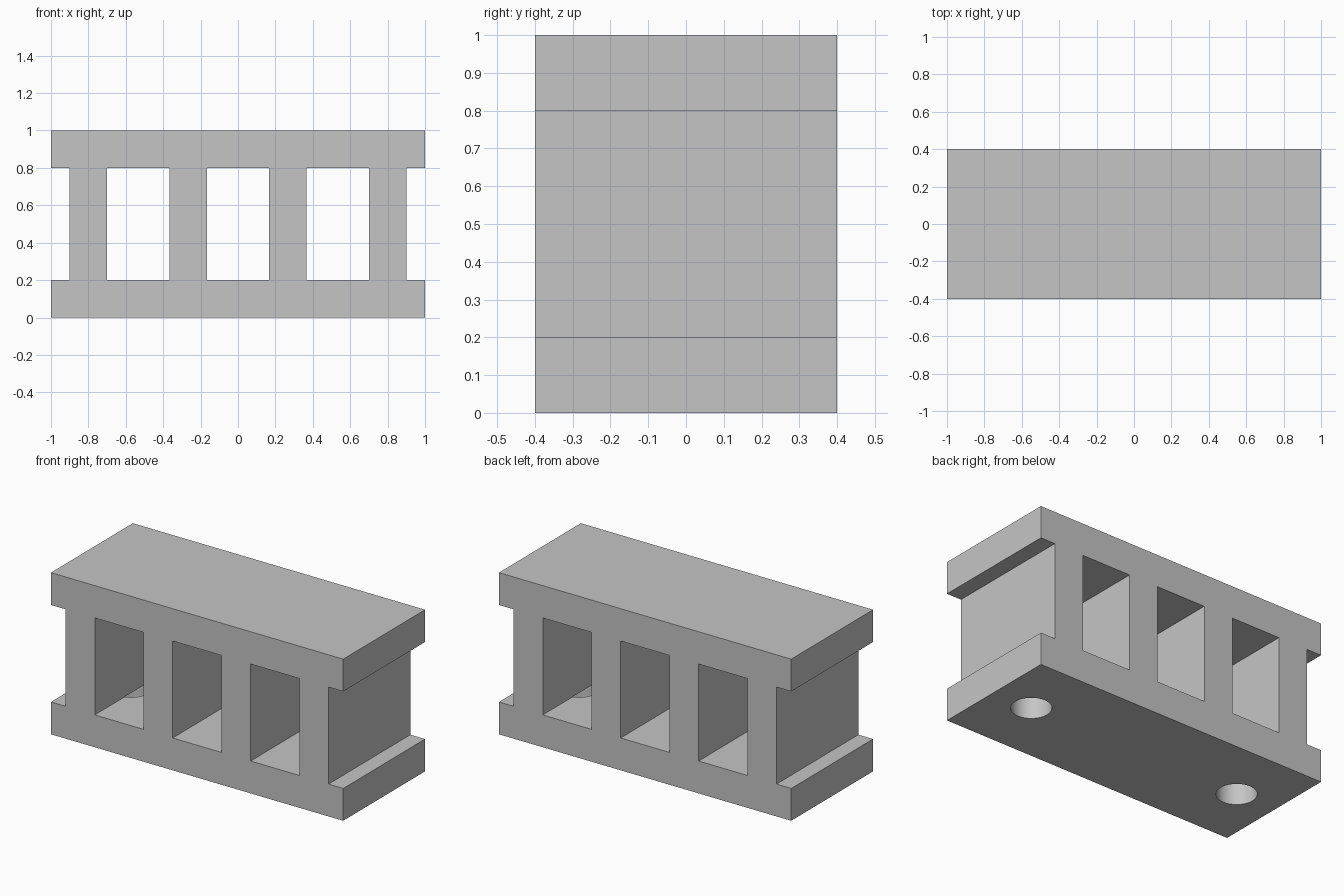
import bpy

cube = bpy.data.objects.get("Cube")
if cube:
    bpy.data.objects.remove(cube, do_unlink=True)

LENGTH, DEPTH, HEIGHT = 2.0, 0.8, 1.0
SLAB = 0.2            # thickness of the top and bottom slabs
WALL = 0.2            # thickness of each upright wall
PITCH = 1.6 / 3       # spacing of the four walls
HOLE_X, HOLE_R = 0.733, 0.113

grey = bpy.data.materials.new("light grey")
grey.use_nodes = True
colour = (0.56, 0.56, 0.56, 1)
grey.diffuse_color = colour
grey.node_tree.nodes["Principled BSDF"].inputs["Base Color"].default_value = colour


def box(name, x0, x1, y, z0, z1):
    """Box centred on y = 0 with half depth y."""
    bpy.ops.mesh.primitive_cube_add(size=1, location=((x0 + x1) / 2, 0, (z0 + z1) / 2))
    ob = bpy.context.object
    ob.name = name
    ob.scale = (x1 - x0, 2 * y, z1 - z0)
    bpy.ops.object.transform_apply(location=True, rotation=False, scale=True)
    ob.data.materials.append(grey)
    return ob


def cut(target, cutter):
    """Subtract the cutter from the target and discard the cutter."""
    mod = target.modifiers.new("cut", "BOOLEAN")
    mod.operation = "DIFFERENCE"
    mod.solver = "EXACT"
    mod.object = cutter
    cutter.hide_render = True
    bpy.context.view_layer.objects.active = target
    bpy.ops.object.modifier_apply(modifier=mod.name)
    bpy.data.objects.remove(cutter, do_unlink=True)


# Solid block that becomes the slabs and walls
block = box("block_frame", -LENGTH / 2, LENGTH / 2, DEPTH / 2, 0, HEIGHT)

# Three windows between the walls, and a recess at each end
walls = [-0.8 + i * PITCH for i in range(4)]
edges = [-LENGTH] + walls + [LENGTH]
for left, right in zip(edges, edges[1:]):
    cut(block, box("opening_cutter", left + WALL / 2, right - WALL / 2,
                   DEPTH, SLAB, HEIGHT - SLAB))

# Round holes through the bottom slab
for side in (-1, 1):
    bpy.ops.mesh.primitive_cylinder_add(vertices=64, radius=HOLE_R, depth=SLAB + 0.101,
                                        location=(side * HOLE_X, 0, (SLAB - 0.099) / 2))
    hole = bpy.context.object
    hole.data.materials.append(grey)
    cut(block, hole)

# Smooth hole walls, crisp edges elsewhere
bpy.ops.object.select_all(action="DESELECT")
block.select_set(True)
bpy.context.view_layer.objects.active = block
bpy.ops.object.shade_smooth_by_angle()
